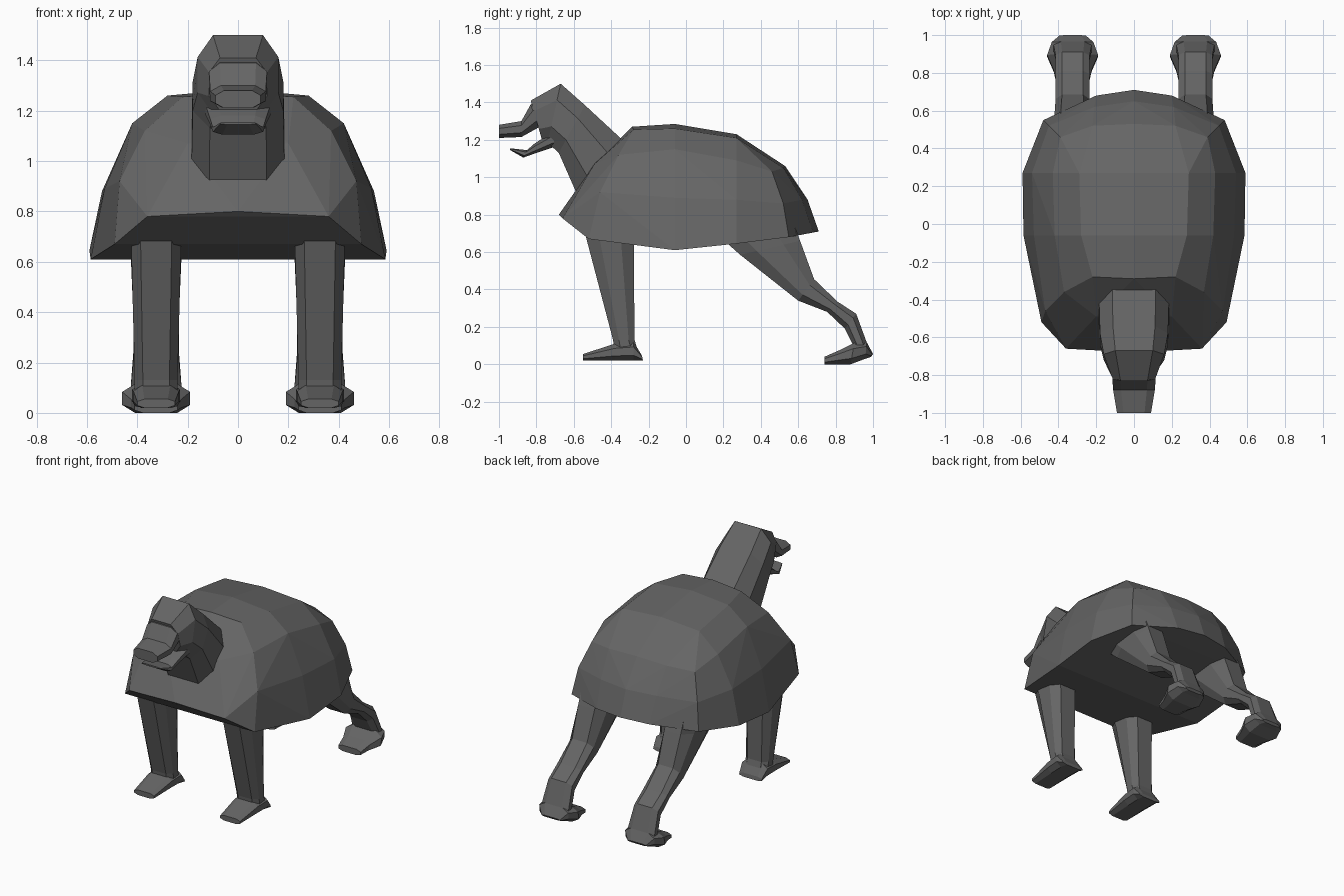
import bpy
import bmesh
from mathutils import Vector

cube = bpy.data.objects.get("Cube")
if cube:
    bpy.data.objects.remove(cube, do_unlink=True)

grey = bpy.data.materials.new("dark grey")
grey.use_nodes = True
colour = (0.13, 0.13, 0.13, 1)
grey.diffuse_color = colour
bsdf = grey.node_tree.nodes["Principled BSDF"]
bsdf.inputs["Base Color"].default_value = colour
bsdf.inputs["Roughness"].default_value = 0.9


def finish(name, bm):
    bmesh.ops.recalc_face_normals(bm, faces=bm.faces)
    mesh = bpy.data.meshes.new(name)
    bm.to_mesh(mesh)
    bm.free()
    mesh.materials.append(grey)
    obj = bpy.data.objects.new(name, mesh)
    bpy.context.collection.objects.link(obj)
    return obj


# Flat-topped octagon used as the cross-section of every limb
OCTAGON = [(-.62, 1), (.62, 1), (1, .45), (1, -.45),
           (.62, -1), (-.62, -1), (-1, -.45), (-1, .45)]


def loft(name, rings, x=0):
    """Each ring is (upper y, upper z, lower y, lower z, half width)."""
    bm = bmesh.new()
    loops = []
    for y1, z1, y2, z2, w in rings:
        mid = Vector((x, (y1 + y2) / 2, (z1 + z2) / 2))
        half = Vector((0, (y1 - y2) / 2, (z1 - z2) / 2))
        loops.append([bm.verts.new(mid + Vector((u * w, 0, 0)) + half * v)
                      for u, v in OCTAGON])
    for a, b in zip(loops, loops[1:]):
        for i in range(8):
            j = (i + 1) % 8
            bm.faces.new((a[i], a[j], b[j], b[i]))
    bm.faces.new(loops[0])
    bm.faces.new(loops[-1])
    return finish(name, bm)


# Domed shell: half outline points, mirrored and wrapped
shell_points = [
    (0, -.68, .80), (.36, -.66, .78), (.2, -.49, 1.07),
    (0, -.29, 1.27), (.22, -.28, 1.255), (.37, -.36, 1.12), (.47, -.46, .92), (.49, -.52, .67),
    (0, -.06, 1.285), (.28, -.06, 1.26), (.42, -.06, 1.15), (.53, -.06, .89), (.585, -.06, .61),
    (0, .27, 1.23), (.29, .27, 1.21), (.43, .27, 1.09), (.54, .27, .88), (.59, .27, .645),
    (0, .53, 1.06), (.22, .52, 1.05), (.39, .46, 1.03), (.45, .52, .86), (.48, .55, .68),
    (0, .65, .88), (.21, .62, .88), (0, .71, .71), (.2, .68, .705),
]
bm = bmesh.new()
for px, py, pz in shell_points:
    for side in ((1, -1) if px else (1,)):
        bm.verts.new((px * side, py, pz))
hull = bmesh.ops.convex_hull(bm, input=bm.verts)
loose = set(hull["geom_interior"]) | set(hull["geom_unused"])
bmesh.ops.delete(bm, geom=[g for g in loose if isinstance(g, bmesh.types.BMVert)],
                 context="VERTS")
bmesh.ops.dissolve_limit(bm, angle_limit=.05, verts=bm.verts, edges=bm.edges)
finish("shell", bm)

# Neck and head, with separate snout and lower jaw
loft("neck_and_head", [(-.34, 1.20, -.57, .88, .185), (-.54, 1.385, -.68, 1.13, .18),
                       (-.67, 1.50, -.74, 1.185, .16), (-.83, 1.41, -.77, 1.20, .115)])
loft("snout", [(-.80, 1.40, -.76, 1.27, .11), (-.83, 1.39, -.79, 1.265, .115),
               (-.88, 1.30, -.88, 1.215, .11), (-1.0, 1.28, -1.0, 1.21, .09)])
loft("lower_jaw", [(-.70, 1.25, -.71, 1.16, .13), (-.81, 1.18, -.80, 1.13, .11),
                   (-.85, 1.145, -.87, 1.105, .1), (-.94, 1.155, -.94, 1.145, .07)])

# Four legs
for label, sx in (("left", .325), ("right", -.325)):
    loft(label + "_front_leg", [(-.28, .72, -.54, .70, .1), (-.275, .13, -.39, .13, .085),
                                (-.25, .05, -.38, .05, .085)], sx)
    loft(label + "_front_foot", [(-.235, .045, -.23, .02, .085), (-.28, .12, -.28, .02, .095),
                                 (-.38, .11, -.38, .02, .09), (-.55, .055, -.55, .02, .075)], sx)
    loft(label + "_hind_leg", [(.58, .74, .16, .70, .1), (.61, .66, .29, .585, .1),
                               (.685, .455, .60, .34, .09), (.81, .335, .755, .28, .09),
                               (.91, .27, .85, .19, .09), (.965, .12, .89, .11, .1),
                               (.985, .06, .88, .05, .1)], sx)
    loft(label + "_hind_foot", [(.74, .04, .74, 0, .085), (.82, .075, .80, 0, .1),
                                (.90, .115, .88, 0, .135), (.965, .12, .96, .03, .11),
                                (1.0, .055, .99, .04, .07)], sx)
